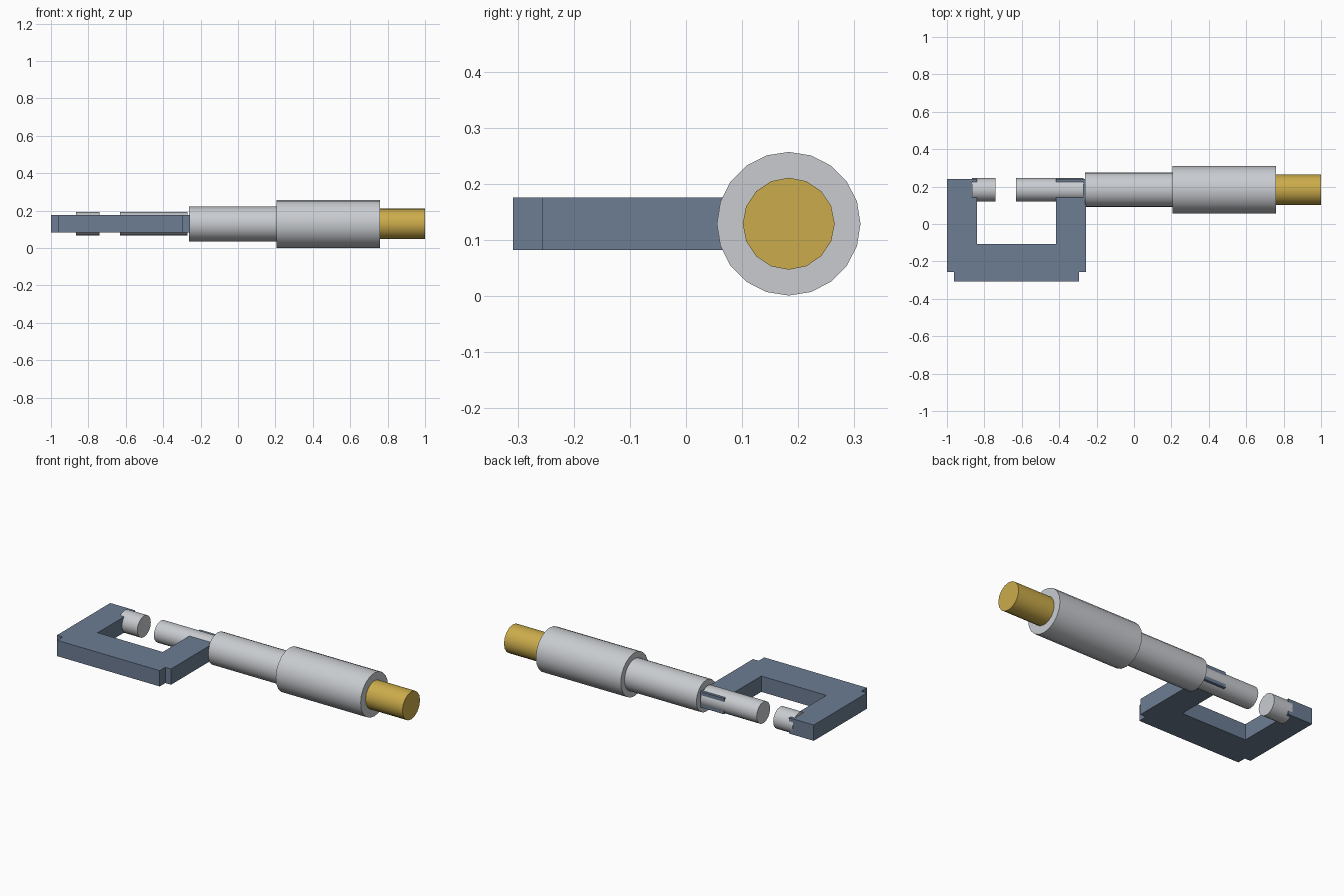
import bpy, bmesh, math
from mathutils import Matrix

if "Cube" in bpy.data.objects:
    bpy.data.objects.remove(bpy.data.objects["Cube"])

AXIS_Y, AXIS_Z = 0.183, 0.129   # shared axis of all round parts


def material(name, rgb):
    m = bpy.data.materials.new(name)
    m.diffuse_color = (*rgb, 1)
    m.use_nodes = True
    m.node_tree.nodes["Principled BSDF"].inputs["Base Color"].default_value = m.diffuse_color
    return m


steel = material("pale steel", (0.58, 0.60, 0.63))
blue = material("slate blue", (0.15, 0.205, 0.29))
gold = material("brass yellow", (0.60, 0.41, 0.07))


def add_object(name, bm, mat):
    mesh = bpy.data.meshes.new(name)
    bm.to_mesh(mesh)
    bm.free()
    mesh.materials.append(mat)
    ob = bpy.data.objects.new(name, mesh)
    bpy.context.collection.objects.link(ob)
    return ob


def rod(name, x0, x1, radius, sides, mat):
    """Cylinder along x, with a vertex pointing straight up."""
    bm = bmesh.new()
    place = Matrix.Translation(((x0 + x1) / 2, AXIS_Y, AXIS_Z)) @ Matrix.Rotation(math.pi / 2, 4, 'Y')
    bmesh.ops.create_cone(bm, cap_ends=True, segments=sides, radius1=radius,
                          radius2=radius, depth=x1 - x0, matrix=place)
    ob = add_object(name, bm, mat)
    bpy.ops.object.select_all(action='DESELECT')
    ob.select_set(True)
    bpy.context.view_layer.objects.active = ob
    bpy.ops.object.shade_smooth_by_angle(angle=math.radians(30))


# C-shaped frame: stepped outline extruded upwards
outline = [(-1, 0.24), (-1, -0.256), (-0.962, -0.256), (-0.962, -0.308),
           (-0.294, -0.308), (-0.294, -0.256), (-0.257, -0.256), (-0.257, 0.24),
           (-0.416, 0.24), (-0.416, -0.106), (-0.84, -0.106), (-0.84, 0.24)]
bm = bmesh.new()
base = bm.faces.new([bm.verts.new((x, y, AXIS_Z - 0.0465)) for x, y in outline])
top = bmesh.ops.extrude_face_region(bm, geom=[base])["geom"]
bmesh.ops.translate(bm, vec=(0, 0, 0.093),
                    verts=[v for v in top if isinstance(v, bmesh.types.BMVert)])
bmesh.ops.recalc_face_normals(bm, faces=bm.faces)
add_object("frame", bm, blue)

# Measuring faces, barrel and grip, all on one axis
rod("anvil", -0.866, -0.74, 0.063, 16, steel)
rod("spindle", -0.632, -0.27, 0.063, 16, steel)
rod("sleeve", -0.261, 0.23, 0.093, 20, steel)
rod("thimble", 0.207, 0.76, 0.128, 20, steel)
rod("ratchet_knob", 0.74, 1.0, 0.082, 16, gold)
